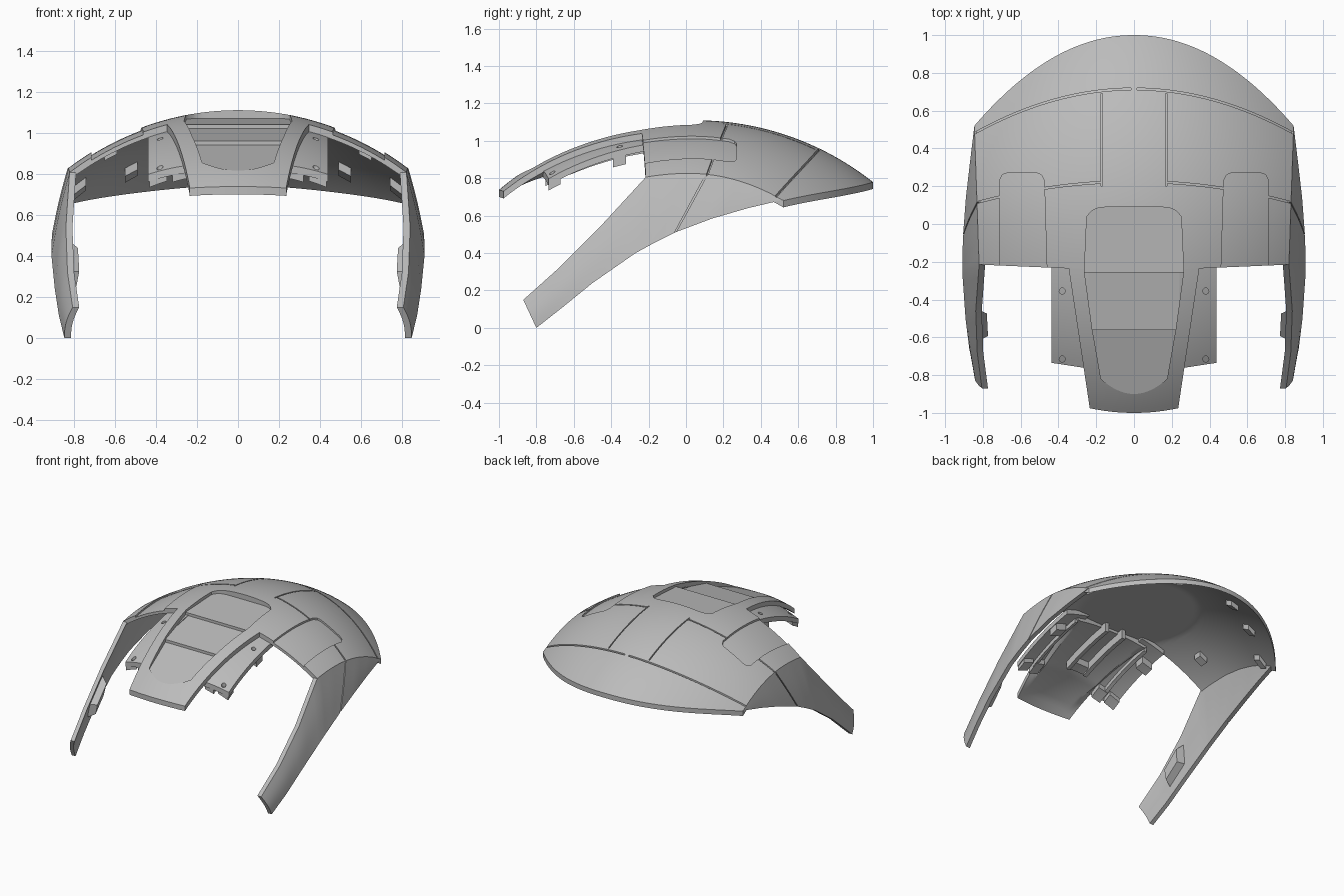
import bpy, bmesh, math

if "Cube" in bpy.data.objects:
    bpy.data.objects.remove(bpy.data.objects["Cube"])

grey = bpy.data.materials.new("shell grey")
grey.use_nodes = True
grey.diffuse_color = (0.5, 0.5, 0.5, 1)
grey.node_tree.nodes["Principled BSDF"].inputs["Base Color"].default_value = (0.5, 0.5, 0.5, 1)


def lerp(a, b, t):
    return a + (b - a) * t


def clip(t):
    return max(0.0, min(1.0, t))


def dome(x, y, drop=0.0):
    """Height of the outer shell surface, lowered by drop."""
    z = -0.42 + math.sqrt(max(0.01, 2.341 - (y - 0.05) ** 2 - 1.148 * x * x))
    if y > 0:
        z -= 0.04 * (x / 0.845) ** 2 * (y / 0.52) ** 2
    else:
        z += 0.045 * y * y
    return z - drop


def below(drop):
    return lambda x, y: dome(x, y, drop)


def solid(name, outer, inner, nu, nv):
    """Closed solid between two surfaces given over u, v in 0..1."""
    bm = bmesh.new()
    grids = [[[bm.verts.new(f(i / nu, j / nv)) for j in range(nv + 1)]
              for i in range(nu + 1)] for f in (outer, inner)]
    a, b = grids
    for g in grids:
        for i in range(nu):
            for j in range(nv):
                bm.faces.new((g[i][j], g[i + 1][j], g[i + 1][j + 1], g[i][j + 1]))
    for j in (0, nv):
        for i in range(nu):
            bm.faces.new((a[i][j], a[i + 1][j], b[i + 1][j], b[i][j]))
    for i in (0, nu):
        for j in range(nv):
            bm.faces.new((a[i][j], a[i][j + 1], b[i][j + 1], b[i][j]))
    bmesh.ops.recalc_face_normals(bm, faces=bm.faces)
    mesh = bpy.data.meshes.new(name)
    bm.to_mesh(mesh)
    bm.free()
    mesh.materials.append(grey)
    ob = bpy.data.objects.new(name, mesh)
    bpy.context.collection.objects.link(ob)
    return ob


def sheet(name, xy, top, bottom, nu=10, nv=10):
    """Solid over a plan outline, between two height functions."""
    def surface(height):
        def at(u, v):
            x, y = xy(u, v)
            return (x, y, height(x, y))
        return at
    return solid(name, surface(top), surface(bottom), nu, nv)


def slab(name, x0, x1, y0, y1, top, bottom, n=4):
    return sheet(name, lambda u, v: (lerp(x0, x1, u), lerp(y0, y1, v)), top, bottom, n, n)


def activate(ob):
    bpy.ops.object.select_all(action='DESELECT')
    ob.select_set(True)
    bpy.context.view_layer.objects.active = ob


def cut(ob, cutters):
    activate(ob)
    for c in cutters:
        c.hide_render = True
        m = ob.modifiers.new("cut", 'BOOLEAN')
        m.operation, m.solver, m.object = 'DIFFERENCE', 'EXACT', c
        bpy.ops.object.modifier_apply(modifier=m.name)


def smooth(ob):
    activate(ob)
    bpy.ops.object.shade_smooth_by_angle(angle=math.radians(25))


# Domed shell with a flat ceiling inside
def dome_plan(u, v):
    s = 2 * u - 1
    a = abs(s)
    return s * lerp(0.82, 0.845, v), lerp(-0.25 + 0.035 * a, 1 - 0.48 * a ** 2.05, v)


shell = sheet("domed_shell", dome_plan, below(0),
              lambda x, y: min(dome(x, y, 0.036), 1.01), 56, 44)


# Front tongue, thicker under its sunken middle
def tongue_width(y):
    return lerp(0.345, 0.235, clip((-0.24 - y) / 0.73))


def tongue_plan(u, v):
    s = 2 * u - 1
    y = lerp(-1 + 0.025 * s * s, -0.25 + 0.015 * abs(s), v)
    return s * tongue_width(y), y


def tongue_under(x, y):
    deep = clip((y + 0.93) / 0.25) * clip((tongue_width(y) - abs(x)) / 0.05)
    return dome(x, y, 0.038 + 0.055 * deep)


tongue = sheet("front_tongue", tongue_plan, below(0), tongue_under, 32, 32)


# Stepped recess running from the crown down the tongue
def recess(y0, y1, w0, w1, z0, z1, front_curve=0.0, back_curve=0.0):
    def plan(u, v):
        s = 2 * u - 1
        y = lerp(y0 + front_curve * s * s, y1 - back_curve * s ** 8, v)
        return s * lerp(w0, w1, v), y
    return sheet("recess_cutter", plan, below(-0.05),
                 lambda x, y: lerp(z0, z1, (y - y0) / (y1 - y0)), 20, 10)


steps = [recess(-0.26, 0.09, 0.263, 0.25, 1.04, 1.07, back_curve=0.05),
         recess(-0.565, -0.257, 0.22, 0.262, 0.96, 1.02),
         recess(-0.9, -0.562, 0.175, 0.22, 0.815, 0.94, front_curve=0.08)]
cut(tongue, steps)

# Sunken side panels and panel grooves
shell_cutters = steps[:1]
groove_depth = 0.012
for s in (1, -1):
    def panel_plan(u, v, s=s):
        y = lerp(-0.28, 0.27 - 0.04 * abs(2 * u - 1) ** 10, v)
        return s * lerp(lerp(0.46, 0.475, v), 0.712, u), y

    def groove(x0, x1, y_mid, bend, s=s):
        def plan(u, v):
            x = lerp(x0, x1, u)
            return s * x, y_mid - bend * (x / 0.845) ** 2 + 0.01 * v
        return sheet("groove_cutter", plan, below(-0.03), below(groove_depth), 24, 1)

    shell_cutters += [
        sheet("panel_cutter", panel_plan, below(-0.03), below(0.014), 16, 12),
        groove(0.015, 0.87, 0.71, 0.235),
        groove(0.17, 0.87, 0.22, 0.115),
        slab("groove_cutter", s * 0.167, s * 0.175, 0.2, 0.69,
             below(-0.03), below(groove_depth), 12)]
cut(shell, shell_cutters)
smooth(shell)
smooth(tongue)

# Side plates sweeping down into the arms: lower and upper edge stations
LOWER = [(0.845, -0.80, 0), (0.872, -0.66, 0.11), (0.892, -0.5, 0.24), (0.908, -0.27, 0.40),
         (0.908, -0.16, 0.46), (0.905, -0.06, 0.51), (0.89, 0.14, 0.585), (0.868, 0.33, 0.64),
         (0.845, 0.52, 0.685)]
UPPER = [(0.805, -0.87, 0.15), (0.83, -0.68, 0.32), (0.838, -0.46, 0.54), (0.82, -0.215, 0)]
for y in (-0.06, 0.11, 0.25, 0.39, 0.52):
    UPPER.append((lerp(0.82, 0.845, (y + 0.215) / 0.735), y, 0))
UPPER = [(x, y, z or dome(x, y)) for x, y, z in UPPER]


def along(points, u):
    """Smooth curve through the stations."""
    t = u * (len(points) - 1)
    i = min(int(t), len(points) - 2)
    t -= i
    return tuple(lerp(a, b, t) for a, b in zip(points[i], points[i + 1]))


def plate(s, u, v, offset=0.0):
    low, high = along(LOWER, u), along(UPPER, u)
    x, y, z = (lerp(a, b, v) for a, b in zip(low, high))
    return (s * (x + 0.012 * math.sin(math.pi * v) * (1 - u) + offset), y, z)


for s, side in ((1, "left"), (-1, "right")):
    arm = solid(side + "_arm", lambda u, v: plate(s, u, v),
                lambda u, v: plate(s, u, v, -0.032), 32, 8)
    line = solid("arm_groove_cutter",
                 lambda u, v: plate(s, lerp(0.622, 0.63, u), lerp(-0.1, 1.1, v), 0.03),
                 lambda u, v: plate(s, lerp(0.622, 0.63, u), lerp(-0.1, 1.1, v), -0.01), 1, 8)
    cut(arm, [line])
    smooth(arm)
    bpy.data.objects.remove(line)

    # Mounting wing beside the tongue, with screw holes
    wing = sheet(side + "_wing",
                 lambda u, v: (s * lerp(0.24, 0.437, u), lerp(-0.765 + 0.03 * u, -0.2, v)),
                 below(0.034), below(0.07), 8, 16)
    holes = []
    for y in (-0.355, -0.715):
        bpy.ops.mesh.primitive_cylinder_add(vertices=16, radius=0.016, depth=0.5,
                                            location=(s * 0.38, y, 0.9))
        holes.append(bpy.context.object)
    cut(wing, holes)
    smooth(wing)
    for h in holes:
        bpy.data.objects.remove(h)

    # Lugs and rails under the wing
    slab(side + "_front_lug", s * 0.345, s * 0.43, -0.735, -0.67, below(0.065), below(0.1))
    slab(side + "_rear_lug", s * 0.345, s * 0.43, -0.39, -0.32, below(0.065), below(0.12))
    slab(side + "_inner_lug", s * 0.245, s * 0.32, -0.75, -0.67, below(0.065), below(0.105))
    slab(side + "_wing_rail", s * 0.30, s * 0.325, -0.70, -0.25, below(0.065), below(0.1))
    slab(side + "_tongue_rail", s * 0.06, s * 0.09, -0.62, -0.2, below(0.08), below(0.15))

    # Lugs inside the shell
    for i, (x, y) in enumerate(((0.77, 0.44), (0.52, 0.62), (0.25, 0.76), (0.62, -0.02))):
        slab("%s_shell_lug_%d" % (side, i + 1), s * (x - 0.03), s * (x + 0.03),
             y - 0.03, y + 0.03, below(0.03), below(0.075), 1)

    # Clip block inside the arm
    solid(side + "_arm_clip",
          lambda u, v: plate(s, lerp(0.16, 0.26, u), lerp(0.3, 0.75, v), -0.025),
          lambda u, v: plate(s, lerp(0.175, 0.25, u), lerp(0.36, 0.66, v), -0.085), 1, 1)

# Cross block joining the tongue rails
slab("tongue_block", -0.09, 0.09, -0.62, -0.56, below(0.08), below(0.14))

for c in shell_cutters + steps[1:]:
    bpy.data.objects.remove(c)
